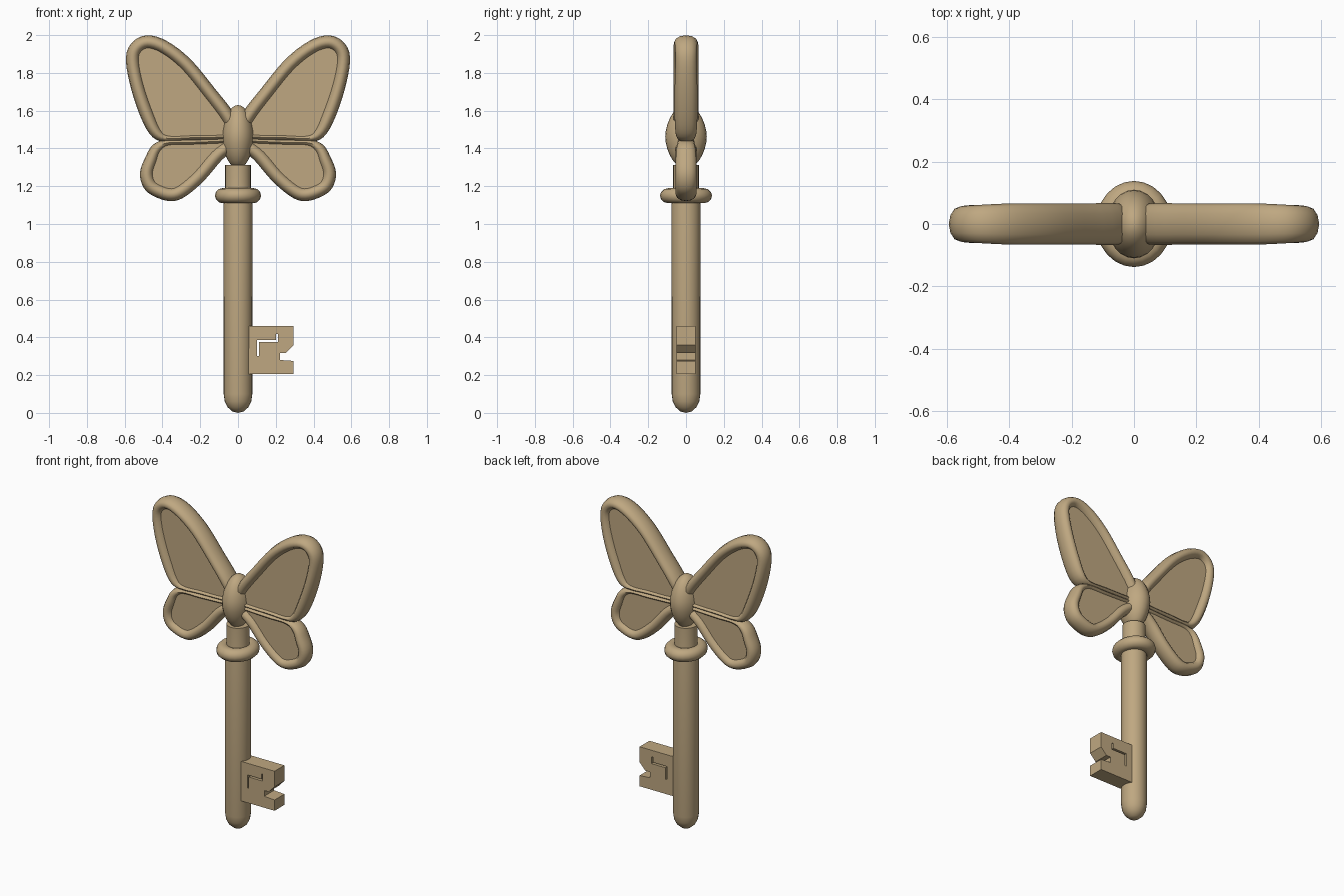
import bpy, bmesh, math
from mathutils import Vector

if "Cube" in bpy.data.objects:
    bpy.data.objects.remove(bpy.data.objects["Cube"])

brass = bpy.data.materials.new("antique_brass")
brass.diffuse_color = (0.52, 0.39, 0.22, 1)
brass.use_nodes = True
brass.node_tree.nodes["Principled BSDF"].inputs["Base Color"].default_value = brass.diffuse_color


def finish(name, bm, angle=40):
    bmesh.ops.recalc_face_normals(bm, faces=bm.faces[:])
    me = bpy.data.meshes.new(name)
    bm.to_mesh(me)
    bm.free()
    ob = bpy.data.objects.new(name, me)
    bpy.context.collection.objects.link(ob)
    me.materials.append(brass)
    bpy.ops.object.select_all(action='DESELECT')
    ob.select_set(True)
    bpy.context.view_layer.objects.active = ob
    bpy.ops.object.shade_smooth_by_angle(angle=math.radians(angle))
    return ob


def lathe(name, profile, sides=24, sy=1.0, closed=False):
    bm = bmesh.new()
    pts = [bm.verts.new((r, 0, z)) for r, z in profile]
    pairs = list(zip(pts, pts[1:])) + ([(pts[-1], pts[0])] if closed else [])
    edges = [bm.edges.new(p) for p in pairs]
    bmesh.ops.spin(bm, geom=pts + edges, cent=(0, 0, 0), axis=(0, 0, 1),
                   angle=math.tau, steps=sides, use_duplicate=False)
    bmesh.ops.remove_doubles(bm, verts=bm.verts[:], dist=1e-4)
    for v in bm.verts:
        v.co.y *= sy
    return finish(name, bm)


def smooth_loop(pts, steps=4):
    # closed Catmull-Rom through (x, z, half width, half depth)
    out, n = [], len(pts)
    for i in range(n):
        a, b, c, d = (Vector(pts[(i + k) % n]) for k in (-1, 0, 1, 2))
        for s in range(steps):
            t = s / steps
            out.append(0.5 * (2 * b + (c - a) * t + (2 * a - 5 * b + 4 * c - d) * t * t
                              + (3 * b - a - 3 * c + d) * t ** 3))
    return out


def wing(name, pts, side, panel=0.03, sides=12):
    path = smooth_loop(pts)
    n = len(path)
    # rim: oval section swept round the outline
    bm = bmesh.new()
    rings = []
    for i, p in enumerate(path):
        q = path[(i + 1) % n] - path[i - 1]
        t = Vector((q[0], q[1])).normalized()
        ring = []
        for k in range(sides):
            a = math.tau * k / sides
            u = math.cos(a) * p[2]
            ring.append(bm.verts.new((side * (p[0] - t.y * u), math.sin(a) * p[3], p[1] + t.x * u)))
        rings.append(ring)
    for i in range(n):
        r0, r1 = rings[i], rings[(i + 1) % n]
        for k in range(sides):
            j = (k + 1) % sides
            bm.faces.new((r0[k], r0[j], r1[j], r1[k]))
    finish(name + "_rim", bm, 60)
    # recessed panel filling the rim
    bm = bmesh.new()
    f = bm.faces.new([bm.verts.new((side * p[0], -panel, p[1])) for p in path])
    ext = bmesh.ops.extrude_face_region(bm, geom=[f], use_keep_orig=True)
    for v in ext["geom"]:
        if isinstance(v, bmesh.types.BMVert):
            v.co.y = panel
    bmesh.ops.triangulate(bm, faces=[g for g in bm.faces if len(g.verts) > 4])
    finish(name + "_panel", bm)


# shaft with rounded tip and narrower neck
lathe("shaft", [(0, 0), (0.03, 0.008), (0.055, 0.03), (0.07, 0.06), (0.076, 0.1),
                (0.077, 1.1), (0.068, 1.19), (0.068, 1.312), (0, 1.312)])
# collar ring
lathe("collar", [(0.082 + 0.04 * math.cos(a), 1.15 + 0.04 * math.sin(a))
                 for a in (math.tau * k / 12 for k in range(12))], 24, 1.13, True)
# butterfly body
bm = bmesh.new()
bmesh.ops.create_uvsphere(bm, u_segments=24, v_segments=14, radius=1)
for v in bm.verts:
    c = v.co
    z = math.copysign(abs(c.z) ** 1.15, c.z)
    c.x, c.y, c.z = c.x * 0.085, c.y * 0.11, 1.462 + z * 0.168
finish("butterfly_body", bm, 60)

# wings: outline centre line with rim half width and half depth
W, D, E = 0.036, 0.066, 0.055
upper = [(0.05, 1.56, W, D), (0.155, 1.70, W, D), (0.275, 1.845, W, D), (0.39, 1.935, W, D),
         (0.48, 1.963, W, 0.062), (0.54, 1.93, W, 0.058), (0.557, 1.86, W, 0.056),
         (0.53, 1.72, W, 0.06), (0.478, 1.57, W, 0.06), (0.43, 1.48, 0.03, E),
         (0.37, 1.453, 0.018, 0.045), (0.25, 1.457, 0.015, 0.045), (0.10, 1.46, 0.015, 0.045),
         (0.03, 1.47, 0.02, 0.05)]
lower = [(0.03, 1.44, 0.015, 0.045), (0.12, 1.437, 0.015, 0.045), (0.25, 1.432, 0.015, 0.045),
         (0.37, 1.43, 0.018, 0.045), (0.43, 1.40, 0.028, 0.05), (0.46, 1.34, 0.033, E),
         (0.483, 1.27, W, E), (0.468, 1.21, W, E), (0.425, 1.177, W, E), (0.355, 1.157, W, E),
         (0.295, 1.178, W, E), (0.205, 1.255, W, E), (0.115, 1.36, W, E), (0.04, 1.42, 0.03, E)]
for label, s in (("right", 1), ("left", -1)):
    wing("upper_wing_" + label, upper, s)
    wing("lower_wing_" + label, lower, s)

# key bit: flat plate with a side notch and a cut-through stepped slot
cu = bpy.data.curves.new("bit_outline", 'CURVE')
cu.dimensions = '2D'
cu.fill_mode = 'BOTH'
cu.extrude = 0.05
plate = [(0.05, 0.206), (0.295, 0.206), (0.295, 0.275), (0.222, 0.28), (0.222, 0.317),
         (0.254, 0.317), (0.295, 0.36), (0.295, 0.46), (0.05, 0.46)]
slot = [(0.101, 0.30), (0.111, 0.30), (0.111, 0.374), (0.211, 0.374), (0.211, 0.418),
        (0.201, 0.418), (0.201, 0.385), (0.101, 0.385)]
for shape in (plate, slot):
    sp = cu.splines.new('POLY')
    sp.points.add(len(shape) - 1)
    for p, (x, z) in zip(sp.points, shape):
        p.co = (x, z, 0, 1)
    sp.use_cyclic_u = True
tmp = bpy.data.objects.new("bit_outline", cu)
bpy.context.collection.objects.link(tmp)
bpy.context.view_layer.update()
bm = bmesh.new()
bm.from_mesh(tmp.evaluated_get(bpy.context.evaluated_depsgraph_get()).to_mesh())
bpy.data.objects.remove(tmp)
bmesh.ops.remove_doubles(bm, verts=bm.verts[:], dist=1e-5)
for v in bm.verts:
    v.co = (v.co.x, -v.co.z, v.co.y)
finish("key_bit", bm, 20)
